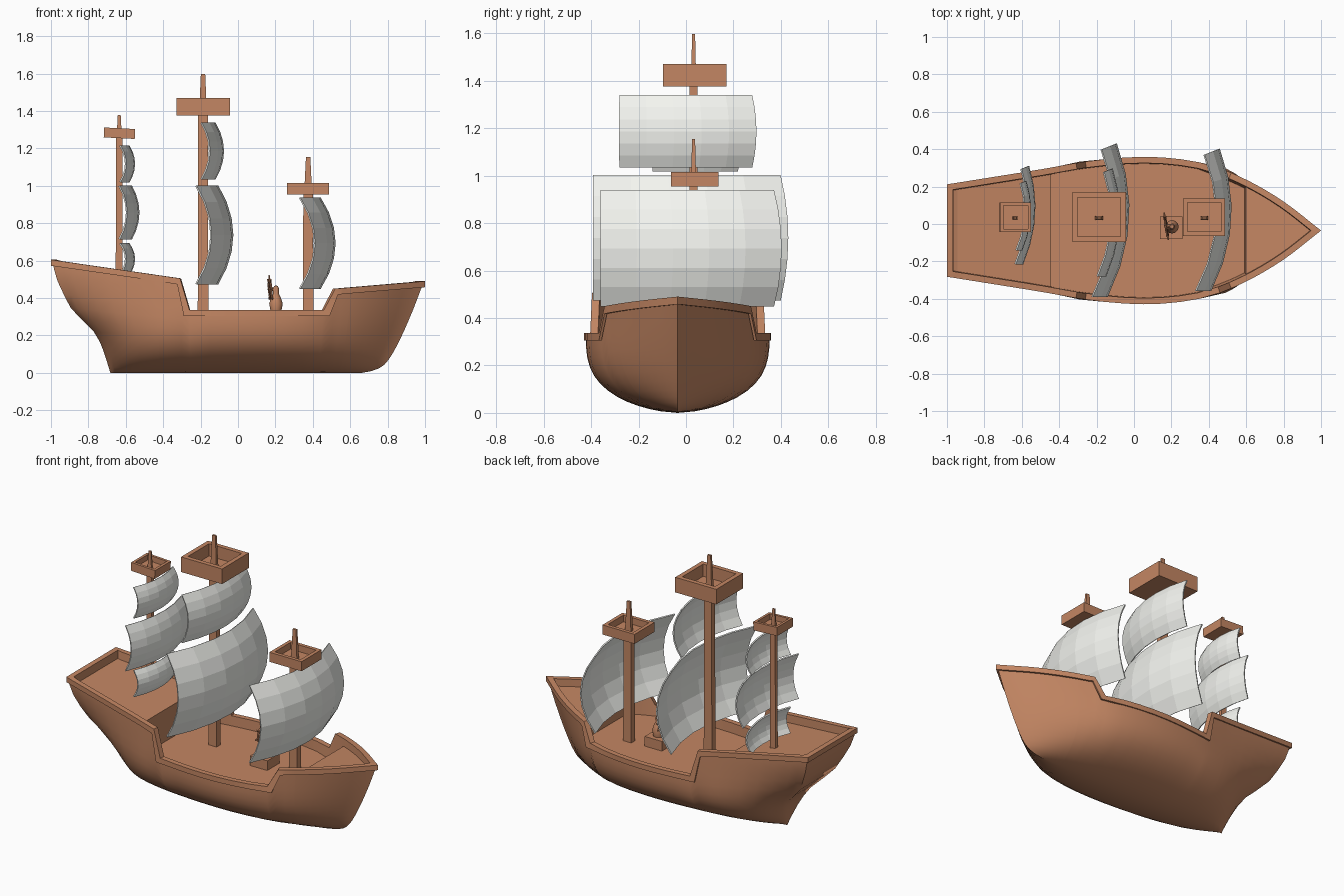
import bpy, bmesh, math
from mathutils import Vector, Matrix

if "Cube" in bpy.data.objects:
    bpy.data.objects.remove(bpy.data.objects["Cube"])

CY = -0.035          # hull centre line
MY = 0.037           # mast centre line


def material(name, rgb):
    m = bpy.data.materials.new(name)
    m.diffuse_color = (*rgb, 1)
    m.use_nodes = True
    m.node_tree.nodes["Principled BSDF"].inputs["Base Color"].default_value = m.diffuse_color
    return m


WOOD = material("wood", (0.55, 0.24, 0.125))
CLOTH = material("cloth", (0.9, 0.91, 0.87))


def make(name, bm, mat, smooth=None):
    bmesh.ops.recalc_face_normals(bm, faces=bm.faces)
    me = bpy.data.meshes.new(name)
    bm.to_mesh(me)
    bm.free()
    ob = bpy.data.objects.new(name, me)
    bpy.context.collection.objects.link(ob)
    me.materials.append(mat)
    if smooth:
        bpy.ops.object.select_all(action='DESELECT')
        ob.select_set(True)
        bpy.context.view_layer.objects.active = ob
        bpy.ops.object.shade_smooth_by_angle(angle=math.radians(smooth))
    return ob


def grid(bm, rows, close=False):
    """Skin a list of point rows with quads."""
    vs = [[bm.verts.new(p) for p in r] for r in rows]
    n = len(vs)
    for i in range(n if close else n - 1):
        a, b = vs[i], vs[(i + 1) % n]
        for j in range(len(a) - 1):
            bm.faces.new((a[j], a[j + 1], b[j + 1], b[j]))
    return vs


def lin(pts, x):
    for (x0, y0), (x1, y1) in zip(pts, pts[1:]):
        if x <= x1:
            return y0 + (y1 - y0) * (x - x0) / (x1 - x0)
    return pts[-1][1]


def curve(pts, x):
    """Smooth interpolation through the points."""
    n = len(pts)
    def slope(i):
        a, b = pts[max(i - 1, 0)], pts[min(i + 1, n - 1)]
        return (b[1] - a[1]) / (b[0] - a[0])
    for i in range(n - 1):
        (x0, y0), (x1, y1) = pts[i], pts[i + 1]
        if x <= x1:
            h = x1 - x0
            s = (x - x0) / h
            return ((2*s**3 - 3*s*s + 1) * y0 + (s**3 - 2*s*s + s) * h * slope(i)
                    + (3*s*s - 2*s**3) * y1 + (s**3 - s*s) * h * slope(i + 1))
    return pts[-1][1]


# Hull lines: plan half width, rim height, stern and bow rake
WIDTH = [(-1, .247), (-.5, .327), (-.25, .37), (0, .393), (.2, .387), (.4, .352),
         (.6, .272), (.8, .155), (1, 0)]
RIM = [(-1, .605), (-.31, .505), (-.26, .337), (.46, .337), (.52, .45), (1, .49)]
STERN = [(0, .31), (.25, .26), (.38, .215), (.55, .11), (.7, .06), (.85, .02), (1, 0)]
BOW = [(0, -.33), (.03, -.26), (.1, -.205), (.29, -.145), (.65, -.065), (1, 0)]
STATIONS = [-1, -.95, -.9, -.8, -.7, -.6, -.5, -.451, -.449, -.4, -.31, -.26, -.15, -.05, .05,
            .15, .25, .35, .46, .52, .56, .612, .614, .65, .7, .75, .8, .85, .9, .95, 1]


def hull_point(x, t, side):
    u = (x + 1) / 2
    z = t * (lin(RIM, x) - .005)
    ks, kb = max(0, 1 - u / .4), max(0, (u - .6) / .4)
    tm = min(1, z / .33)
    mid = (1 - (1 - tm)**3)**.6
    f = mid + ((3*t*t - 2*t**3)**.7 - mid) * ks**3.5 + (t**.42 - mid) * kb**2
    px = x * .992 + curve(STERN, t) * ks**2 + curve(BOW, t) * kb**2
    return (px, CY + side * f * max(0, curve(WIDTH, x) - .007), z)


# Hull shell with transom
T = [0, .02, .05, .09, .14, .2, .28, .37, .47, .58, .7, .82, .92, 1]
bm = bmesh.new()
for s in (-1, 1):
    grid(bm, [[hull_point(x, t, s) for t in T] for x in STATIONS])
grid(bm, [[hull_point(-1, t, s) for t in T] for s in (-1, 1)])
bmesh.ops.remove_doubles(bm, verts=bm.verts, dist=.0005)
make("hull", bm, WOOD, 40)

# Outline of the rim, offset inwards for the rail
outline = [Vector((x, CY - curve(WIDTH, x), lin(RIM, x))) for x in STATIONS]
outline += [Vector((p.x, 2 * CY - p.y, p.z)) for p in outline[-2::-1]]
N = len(outline)


def inset(i, d):
    a, b, c = outline[i - 1].xy, outline[i].xy, outline[(i + 1) % N].xy
    n1, n2 = [Vector((-e.y, e.x)).normalized() for e in (b - a, c - b)]
    m = (n1 + n2).normalized()
    q = b + m * d / m.dot(n1)
    return q.x, q.y


def deck_z(x):
    if x < -.45:
        return lin(RIM, x) - .05
    return lin(RIM, x) - .045 if x > .613 else .275


# Rail and inner bulwark
LEAN = {-.31: -.015, -.26: -.03, .46: .03, .52: .015}
rows, inner = [], []
for i, p in enumerate(outline):
    x0 = STATIONS[i] if i < len(STATIONS) else STATIONS[N - 1 - i]
    ix, iy = inset(i, .033)
    hx, hy = inset(i, .012)
    wx, wy = inset(i, .045 if .4 < x0 < .613 else .036)
    low = p.z - .032
    dx = LEAN.get(x0, 0)
    inner.append((wx, wy, deck_z(x0)))
    rows.append([(hx + dx, hy, low), (p.x + dx, p.y, low), tuple(p), (ix, iy, p.z), inner[-1]])
bm = bmesh.new()
grid(bm, rows, close=True)
make("rail", bm, WOOD, 30)

# Stepped deck
bm = bmesh.new()
M = len(STATIONS)
grid(bm, [[inner[i], inner[N - 1 - i]] for i in range(M - 1)])
tip = [bm.verts.new(p) for p in inner[M - 2:M + 1]]
bm.faces.new(tip)
make("deck", bm, WOOD)


def add_box(bm, c, size, top=1.0):
    vs = bmesh.ops.create_cube(bm, size=1)['verts']
    for v in vs:
        k = top if v.co.z > 0 else 1
        v.co = Vector((c[0] + v.co.x * size[0] * k, c[1] + v.co.y * size[1] * k,
                       c[2] + v.co.z * size[2]))


# Masts with lookout boxes: x, foot, box z range, box half x / half y, tip, thickness
MASTS = [("main", -.187, .27, 1.375, 1.47, .143, .133, 1.597, .057, 0),
         ("fore", .375, .27, .955, 1.015, .112, .1, 1.155, .057, 0),
         ("mizzen", -.635, .49, 1.255, 1.308, .083, .079, 1.378, .038, .05)]
for name, x, z0, b0, b1, hx, hy, z1, w, tilt in MASTS:
    bm = bmesh.new()
    add_box(bm, (x, MY - .005, (z0 + b0) / 2), (w, w * .65, b0 - z0 + .01), .9)
    add_box(bm, (x, MY - .005, (b0 + z1) / 2), (w * .75, w * .4, z1 - b0), .55)
    make(name + "_mast", bm, WOOD)

    bm = bmesh.new()
    t = hx * .2
    prof = [(0, 0), (hx, 0), (hx, b1 - b0), (hx - t, b1 - b0), (hx - t, .018), (0, .018)]
    rows = []
    for sx, sy in ((1, 1), (-1, 1), (-1, -1), (1, -1)):
        rows.append([(sx * r, sy * (max(0, r - hx + hy)) if r else 0, z) for r, z in prof])
    grid(bm, rows, close=True)
    bmesh.ops.remove_doubles(bm, verts=bm.verts, dist=.0001)
    ob = make(name + "_lookout", bm, WOOD)
    ob.location = (x, MY, b0)
    ob.rotation_euler.y = tilt

# Sails: edge x, y centre, half width, z range, bulge along z, bulge along y
SAILS = [("main_lower_sail", -.2, .02, .41, .475, 1.0, .08, .09),
         ("main_upper_sail", -.18, .008, .288, 1.035, 1.337, .045, .055),
         ("fore_sail", .352, .022, .38, .45, .937, .08, .085),
         ("mizzen_middle_sail", -.62, .048, .262, .715, 1.0, .04, .048),
         ("mizzen_upper_sail", -.62, .045, .185, 1.02, 1.215, .03, .035),
         ("mizzen_lower_sail", -.62, .045, .185, .525, .692, .03, .035)]
for name, x, yc, hw, z0, z1, bz, by in SAILS:
    bm = bmesh.new()
    rows = []
    for i in range(7):
        v = i / 3 - 1
        row = []
        for j in range(6):
            u = j / 2.5 - 1
            row.append((x + bz * (1 - v * v) + by * (1 - u * u) + .06 * u * hw,
                        yc + u * hw - .2 * bz * v * v * (1 + u),
                        (z0 + z1) / 2 + v * (z1 - z0) / 2))
        rows.append(row)
    grid(bm, rows)
    ob = make(name, bm, CLOTH)
    mod = ob.modifiers.new("thickness", 'SOLIDIFY')
    mod.thickness = .008
    mod.offset = 0

# Steering stand: block and turned post
bm = bmesh.new()
add_box(bm, (.2, -.02, .3), (.12, .12, .072))
make("helm_block", bm, WOOD)
bm = bmesh.new()
post = [(0, .335), (.03, .335), (.036, .37), (.027, .4), (.015, .425), (.016, .45), (.01, .465), (0, .467)]
grid(bm, [[(.203 + r * math.cos(a), -.015 + r * math.sin(a), z) for r, z in post]
          for a in [math.tau * k / 12 for k in range(12)]], close=True)
bmesh.ops.remove_doubles(bm, verts=bm.verts, dist=.0001)
make("helm_post", bm, WOOD, 40)

# Steering wheel: ring, spokes and axle
bm = bmesh.new()
ring = []
for k in range(16):
    a = math.tau * k / 16
    ring.append([(.006 * math.sin(b), (.046 + .006 * math.cos(b)) * math.cos(a),
                  (.046 + .006 * math.cos(b)) * math.sin(a))
                 for b in [math.tau * j / 6 for j in range(7)]])
grid(bm, ring, close=True)
for k in range(4):
    rot = Matrix.Rotation(math.pi * k / 4, 4, 'X')
    bmesh.ops.create_cone(bm, cap_ends=True, segments=6, radius1=.005, radius2=.005,
                          depth=.15, matrix=rot)
bmesh.ops.create_cone(bm, cap_ends=True, segments=8, radius1=.009, radius2=.009, depth=.05,
                      matrix=Matrix.Translation((.015, 0, 0)) @ Matrix.Rotation(math.pi / 2, 4, 'Y'))
bmesh.ops.remove_doubles(bm, verts=bm.verts, dist=.0001)
ob = make("helm_wheel", bm, WOOD, 40)
ob.location = (.172, -.012, .447)
ob.rotation_euler = (0, -.08, .15)
